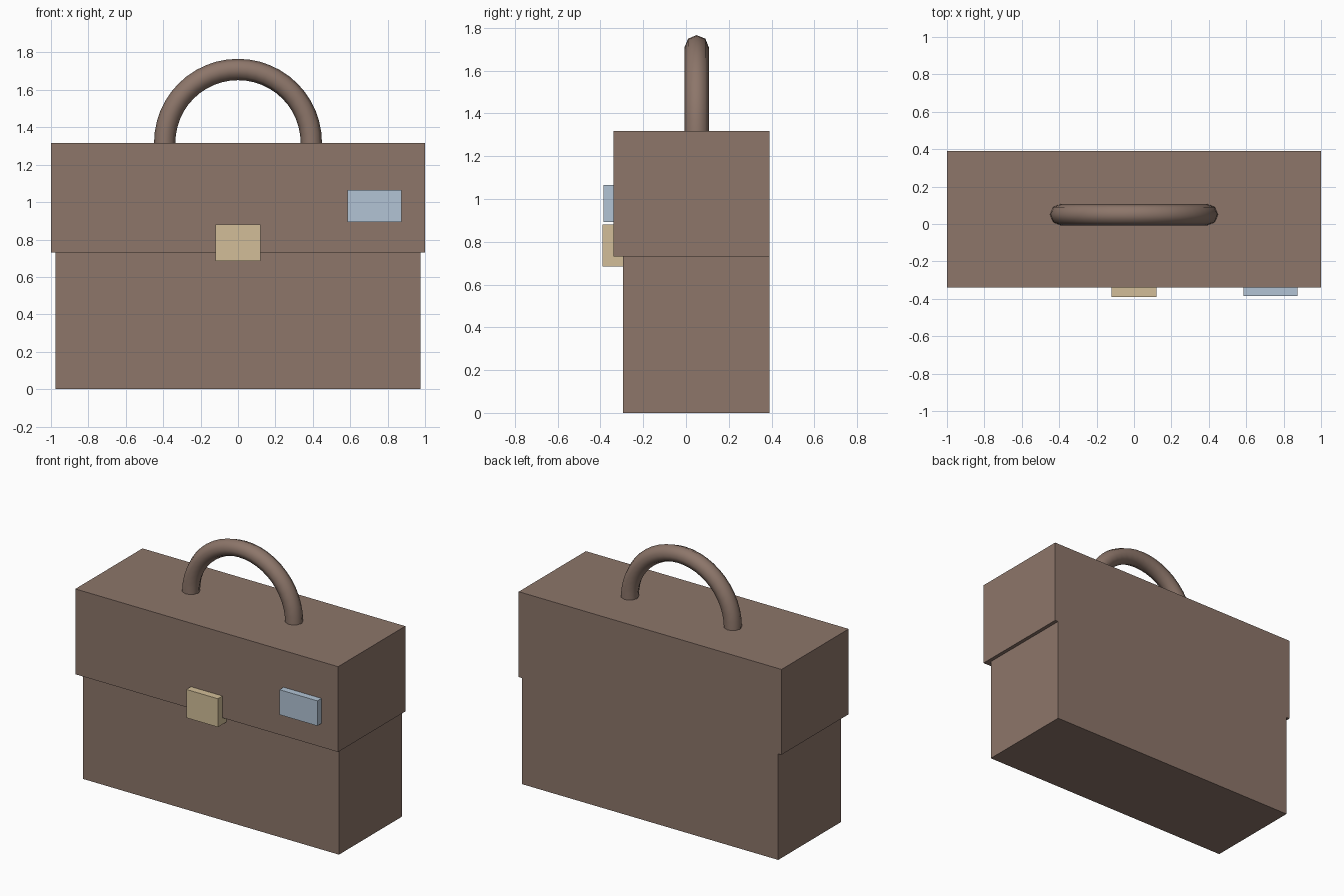
import bpy
import bmesh
from math import pi, cos, sin
from mathutils import Vector

default = bpy.data.objects.get("Cube")
if default:
    bpy.data.objects.remove(default, do_unlink=True)


def material(name, rgb):
    mat = bpy.data.materials.new(name)
    mat.use_nodes = True
    mat.diffuse_color = (*rgb, 1)
    bsdf = next(n for n in mat.node_tree.nodes if n.type == "BSDF_PRINCIPLED")
    bsdf.inputs["Base Color"].default_value = (*rgb, 1)
    return mat


leather = material("brown leather", (0.266, 0.181, 0.144))
brass = material("pale brass", (0.645, 0.515, 0.314))
label = material("light blue", (0.445, 0.552, 0.665))


def add_object(name, bm, mat):
    bmesh.ops.recalc_face_normals(bm, faces=bm.faces)
    mesh = bpy.data.meshes.new(name)
    bm.to_mesh(mesh)
    bm.free()
    mesh.materials.append(mat)
    obj = bpy.data.objects.new(name, mesh)
    bpy.context.collection.objects.link(obj)
    return obj


def box(name, low, high, mat):
    low, high = Vector(low), Vector(high)
    bm = bmesh.new()
    bmesh.ops.create_cube(bm, size=1)
    bmesh.ops.scale(bm, vec=high - low, verts=bm.verts)
    bmesh.ops.translate(bm, vec=(low + high) / 2, verts=bm.verts)
    return add_object(name, bm, mat)


def arch(name, centre, radius, tube, mat, steps=24, sides=8):
    """Half ring standing upright, with closed ends."""
    bm = bmesh.new()
    rings = []
    for i in range(steps + 1):
        a = pi * i / steps
        ring = []
        for j in range(sides):
            b = 2 * pi * j / sides
            r = radius + tube * cos(b)
            offset = Vector((r * cos(a), tube * sin(b), r * sin(a)))
            ring.append(bm.verts.new(Vector(centre) + offset))
        rings.append(ring)
    for r1, r2 in zip(rings, rings[1:]):
        for j in range(sides):
            k = (j + 1) % sides
            bm.faces.new((r1[j], r1[k], r2[k], r2[j]))
    for ring in (rings[0], rings[-1]):
        bm.faces.new(ring)
    return add_object(name, bm, mat)


# Case: lower body and the wider, overhanging flap
box("case_body", (-0.975, -0.295, 0), (0.975, 0.39, 0.73), leather)
box("case_flap", (-1, -0.34, 0.73), (1, 0.39, 1.317), leather)

# Front fittings
box("clasp", (-0.12, -0.39, 0.685), (0.12, -0.295, 0.88), brass)
box("name_tag", (0.585, -0.385, 0.893), (0.873, -0.335, 1.065), label)

# Carrying handle, smooth along the tube with sharp ends
handle = arch("handle", (0, 0.05, 1.317), 0.392, 0.057, leather)
bpy.ops.object.select_all(action="DESELECT")
handle.select_set(True)
bpy.context.view_layer.objects.active = handle
bpy.ops.object.shade_smooth_by_angle(angle=pi / 3)
